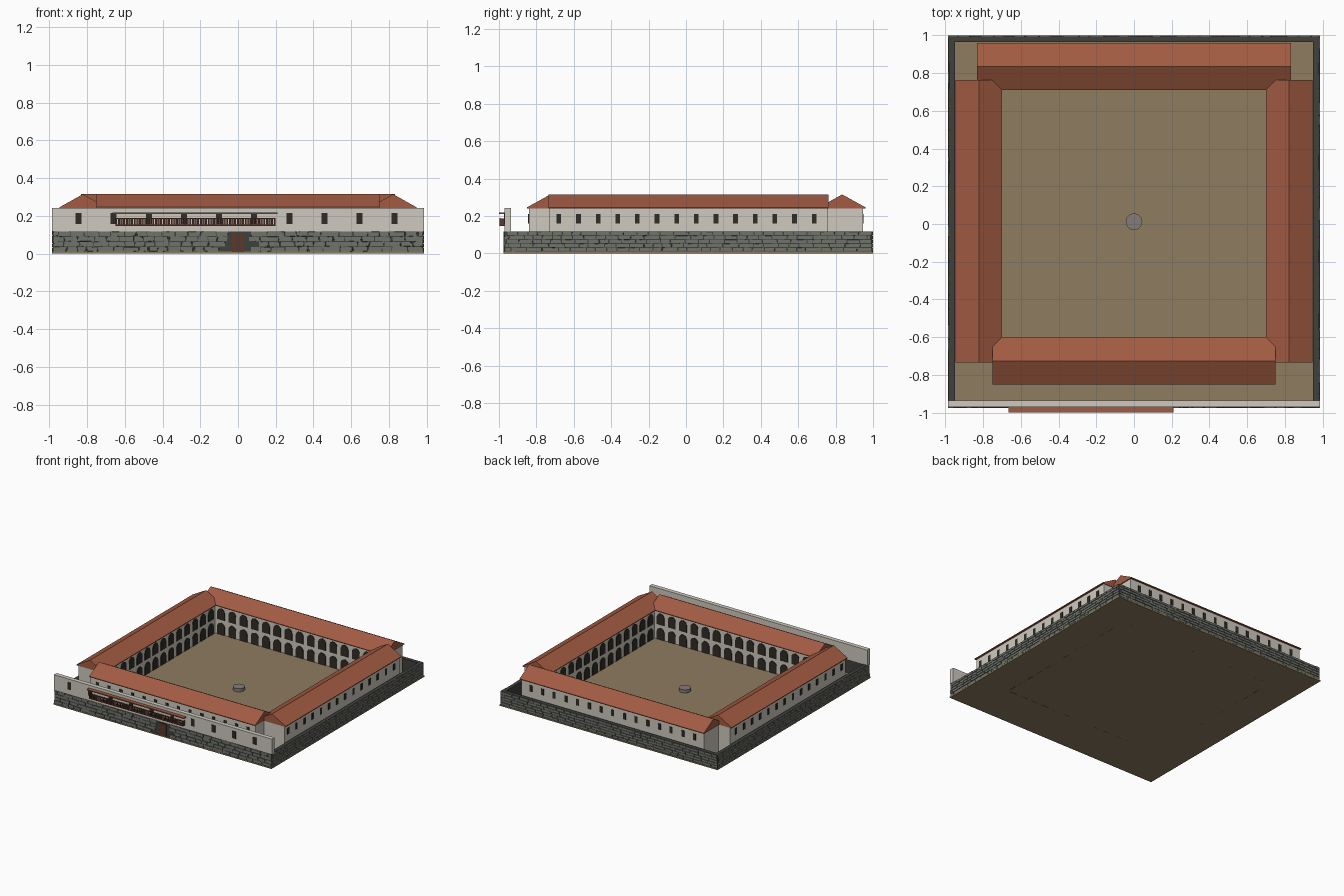
import bpy, bmesh, math, random
from mathutils import Matrix, Vector

if "Cube" in bpy.data.objects:
    bpy.data.objects.remove(bpy.data.objects["Cube"])

random.seed(4)


def mat(name, rgb):
    m = bpy.data.materials.new(name)
    m.diffuse_color = (*rgb, 1)
    m.use_nodes = True
    m.node_tree.nodes["Principled BSDF"].inputs["Base Color"].default_value = m.diffuse_color
    return m


PLASTER = mat("plaster", (0.62, 0.59, 0.52))
ROOF = mat("roof_tile", (0.36, 0.105, 0.055))
STONE = mat("stone", (0.16, 0.17, 0.145))
MORTAR = mat("mortar", (0.05, 0.05, 0.045))
GROUND = mat("earth", (0.27, 0.2, 0.115))
DARK = mat("dark_opening", (0.03, 0.024, 0.018))
WOOD = mat("dark_wood", (0.10, 0.04, 0.025))
WELL = mat("well_stone", (0.24, 0.2, 0.19))


def finish(bm, name, material):
    bmesh.ops.recalc_face_normals(bm, faces=bm.faces)
    me = bpy.data.meshes.new(name)
    bm.to_mesh(me)
    bm.free()
    me.materials.append(material)
    ob = bpy.data.objects.new(name, me)
    bpy.context.collection.objects.link(ob)
    return ob


def add_box(bm, x0, x1, y0, y1, z0, z1):
    m = Matrix.Translation(((x0 + x1) / 2, (y0 + y1) / 2, (z0 + z1) / 2))
    m = m @ Matrix.Diagonal((x1 - x0, y1 - y0, z1 - z0, 1))
    return bmesh.ops.create_cube(bm, size=1, matrix=m)["verts"]


def box(name, material, *dims):
    bm = bmesh.new()
    add_box(bm, *dims)
    return finish(bm, name, material)


def extrude_profile(bm, pts, direction):
    f = bm.faces.new([bm.verts.new(p) for p in pts])
    new = bmesh.ops.extrude_face_region(bm, geom=[f])["geom"]
    bmesh.ops.translate(bm, vec=Vector(direction),
                        verts=[v for v in new if isinstance(v, bmesh.types.BMVert)])


def gable_roof(name, axis, mid, half, a0, a1):
    """Closed gable roof along x or y with a thin eave edge."""
    prof = [(-half, 0.24), (half, 0.24), (half, 0.246), (0, 0.315), (-half, 0.246)]
    bm = bmesh.new()
    if axis == "x":
        extrude_profile(bm, [(a0, mid + u, z) for u, z in prof], (a1 - a0, 0, 0))
    else:
        extrude_profile(bm, [(mid + u, a0, z) for u, z in prof], (0, a1 - a0, 0))
    finish(name=name, bm=bm, material=ROOF)


def openings(name, axis, plane, centres, w, z0, z1, arched):
    """Row of dark window or arch panels standing slightly proud of a wall."""
    prof = [(-w / 2, z0), (w / 2, z0)]
    if arched:
        r = w / 2
        prof += [(r * math.cos(math.pi * i / 8), z1 - r + r * math.sin(math.pi * i / 8))
                 for i in range(9)]
    else:
        prof += [(w / 2, z1), (-w / 2, z1)]
    bm = bmesh.new()
    for c in centres:
        if axis == "x":
            extrude_profile(bm, [(c + u, plane - 0.004, z) for u, z in prof], (0, 0.008, 0))
        else:
            extrude_profile(bm, [(plane - 0.004, c + u, z) for u, z in prof], (0.008, 0, 0))
    finish(bm, name, DARK)


def spaced(a, b, n):
    return [a + (b - a) * i / (n - 1) for i in range(n)]


def stone_facing(name, length, rows, w_avg, jitter, place, skip=None):
    """Courses of rough stones in local (u along, v outward, z)."""
    bm = bmesh.new()
    h = 0.108 / rows
    for r in range(rows):
        u = -length / 2 - (r % 2) * w_avg * 0.4
        while u < length / 2 - 0.01:
            w = w_avg * random.uniform(0.7, 1.35)
            u0, u1 = max(u, -length / 2) + 0.003, min(u + w, length / 2) - 0.003
            u += w
            if u1 - u0 < 0.012 or (skip and u1 > skip[0] and u0 < skip[1]):
                continue
            z0 = 0.012 + r * h
            vs = add_box(bm, u0, u1, -0.006, random.uniform(0.002, 0.006), z0, z0 + h - 0.004)
            for v in vs:
                v.co.x += random.uniform(-jitter, jitter)
                v.co.z += random.uniform(-jitter, jitter) * 0.6
    bmesh.ops.transform(bm, matrix=place, verts=bm.verts)
    finish(bm, name, STONE)


# Ground slab
box("ground_slab", GROUND, -0.985, 0.985, -0.975, 1.0, 0, 0.01)

# Perimeter stone walls with facing stones
box("back_stone_wall", MORTAR, -0.98, 0.98, 0.963, 0.994, 0.005, 0.118)
box("front_stone_wall", MORTAR, -0.98, 0.98, -0.97, -0.935, 0.005, 0.118)
stone_facing("back_stones", 1.96, 5, 0.065, 0.0015,
             Matrix.Translation((0, 0.994, 0)))
stone_facing("front_stones", 1.96, 4, 0.07, 0.004,
             Matrix.Translation((0, -0.97, 0)) @ Matrix.Rotation(math.pi, 4, "Z"),
             (-0.034, 0.034))
for s, side in ((1, "right"), (-1, "left")):
    xs = sorted((s * 0.949, s * 0.979))
    box(side + "_stone_wall", MORTAR, *xs, -0.97, 0.994, 0.005, 0.118)
    stone_facing(side + "_stones", 1.96, 5, 0.065, 0.0015,
                 Matrix.Translation((s * 0.979, 0.012, 0)) @ Matrix.Rotation(-s * math.pi / 2, 4, "Z"))

# Front plaster wall, windows and door
box("front_plaster_wall", PLASTER, -0.985, 0.985, -0.97, -0.935, 0.118, 0.242)
openings("front_windows", "x", -0.97, spaced(-0.845, 0.83, 10), 0.032, 0.158, 0.216, False)
box("front_door", WOOD, -0.032, 0.032, -0.977, -0.96, 0.008, 0.108)

# Balcony: floor, rails, balusters and lean-to canopy
bm = bmesh.new()
add_box(bm, -0.65, 0.2, -0.998, -0.965, 0.147, 0.155)
add_box(bm, -0.65, 0.2, -0.998, -0.993, 0.183, 0.19)
for x in spaced(-0.645, 0.195, 61):
    add_box(bm, x - 0.005, x + 0.005, -0.997, -0.994, 0.153, 0.185)
for x in (-0.648, 0.198):
    add_box(bm, x - 0.002, x + 0.002, -0.996, -0.965, 0.153, 0.187)
finish(bm, "balcony", WOOD)
box("balcony_canopy", ROOF, -0.665, 0.21, -1.0, -0.965, 0.211, 0.219)

# Wings around the courtyard: walls, roofs, windows and two storeys of arches
box("back_wing", PLASTER, -0.825, 0.825, 0.725, 0.945, 0.005, 0.243)
box("front_wing", PLASTER, -0.745, 0.745, -0.84, -0.615, 0.005, 0.243)
gable_roof("back_roof", "x", 0.835, 0.125, -0.833, 0.833)
gable_roof("front_roof", "x", -0.725, 0.125, -0.75, 0.75)
openings("back_windows", "x", 0.945, spaced(-0.74, 0.74, 15), 0.025, 0.16, 0.21, False)
openings("front_wing_windows", "x", -0.84, spaced(-0.68, 0.68, 14), 0.025, 0.16, 0.21, False)
for z0, z1, floor in ((0.0, 0.105, "lower"), (0.13, 0.222, "upper")):
    openings(f"back_{floor}_arches", "x", 0.725, spaced(-0.66, 0.66, 14), 0.068, z0, z1, True)
    openings(f"front_{floor}_arches", "x", -0.615, spaced(-0.66, 0.66, 14), 0.068, z0, z1, True)
for s, side in ((1, "right"), (-1, "left")):
    xs = sorted((s * 0.715, s * 0.93))
    box(side + "_wing", PLASTER, *xs, -0.73, 0.757, 0.005, 0.243)
    gable_roof(side + "_roof", "y", s * 0.822, 0.123, -0.735, 0.762)
    openings(side + "_windows", "y", s * 0.93, spaced(-0.68, 0.685, 14), 0.025, 0.16, 0.21, False)
    for z0, z1, floor in ((0.0, 0.105, "lower"), (0.13, 0.222, "upper")):
        openings(f"{side}_{floor}_arches", "y", s * 0.715, spaced(-0.56, 0.67, 13),
                 0.068, z0, z1, True)

# Courtyard well
bm = bmesh.new()
bmesh.ops.create_cone(bm, cap_ends=True, segments=24, radius1=0.044, radius2=0.044, depth=0.028,
                      matrix=Matrix.Translation((0, 0.012, 0.022)))
finish(bm, "courtyard_well", WELL)
